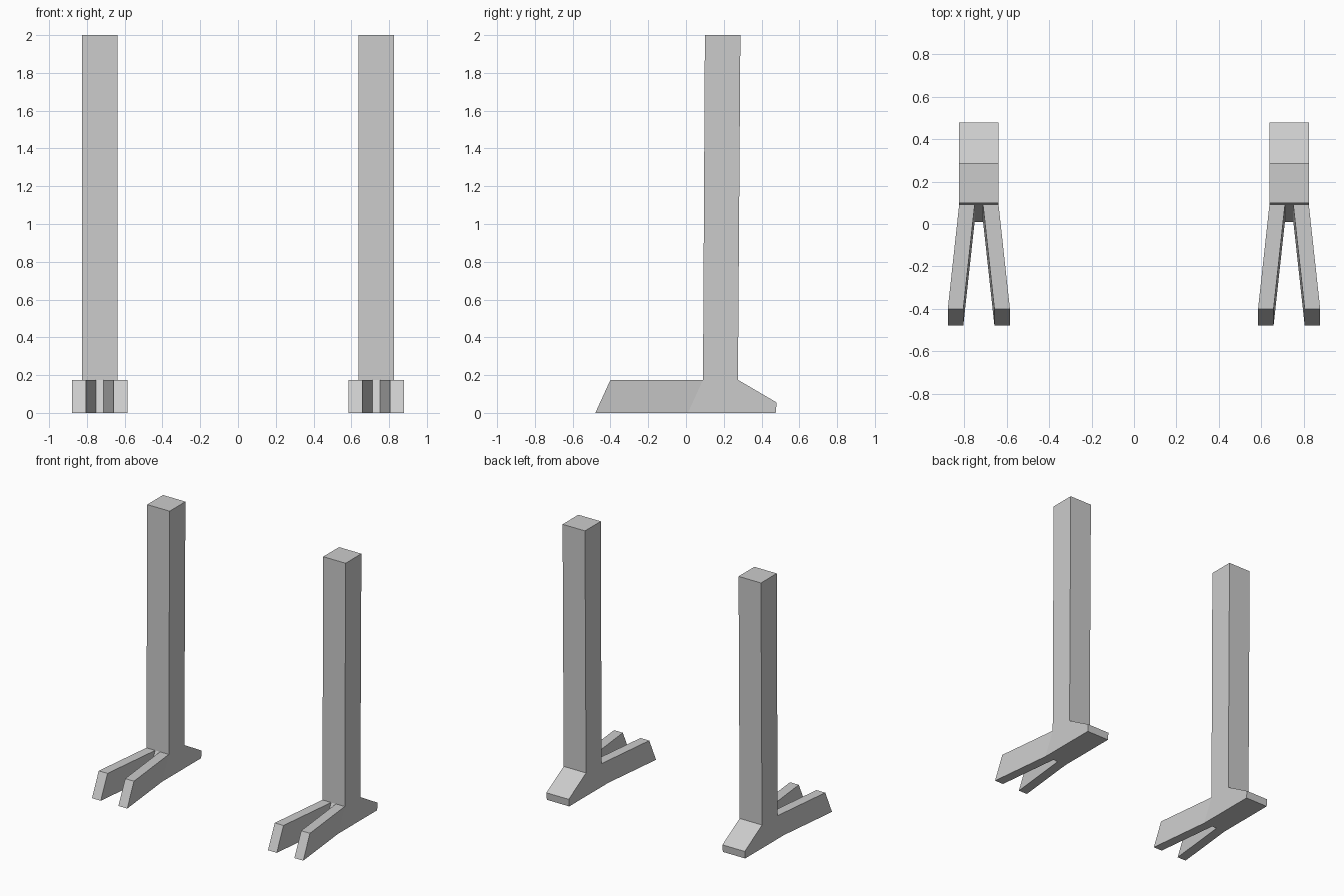
import bpy, bmesh

if "Cube" in bpy.data.objects:
    bpy.data.objects.remove(bpy.data.objects["Cube"])

# Side profile (y, z) of shin and heel; the last edge is the slanted toe root
PROFILE = [(0.01, 0), (0.475, 0), (0.48, 0.055), (0.275, 0.175),
           (0.288, 2), (0.10, 2), (0.09, 0.175)]
COLUMNS = [-0.093, -0.02, 0.02, 0.093]      # x slices: toe, gap, toe


def bird_leg(name, cx):
    bm = bmesh.new()
    n = len(PROFILE)
    cols = [[bm.verts.new((cx + x, y, z)) for y, z in PROFILE] for x in COLUMNS]

    # Shin, heel and foot body
    bm.faces.new(cols[0])
    bm.faces.new(cols[-1][::-1])
    roots = []
    for a, b in zip(cols, cols[1:]):
        for i in range(n):
            j = (i + 1) % n
            face = bm.faces.new((a[i], b[i], b[j], a[j]))
            if i == n - 1:
                roots.append(face)

    # Two splayed front toes
    for face, side in ((roots[0], -1), (roots[2], 1)):
        tip = bmesh.ops.extrude_discrete_faces(bm, faces=[face])["faces"][0]
        bmesh.ops.translate(bm, verts=tip.verts, vec=(0.0535 * side, -0.49, 0))

    bmesh.ops.recalc_face_normals(bm, faces=bm.faces)
    mesh = bpy.data.meshes.new(name)
    bm.to_mesh(mesh)
    bm.free()
    bpy.context.collection.objects.link(bpy.data.objects.new(name, mesh))


bird_leg("left_leg", -0.732)
bird_leg("right_leg", 0.732)
